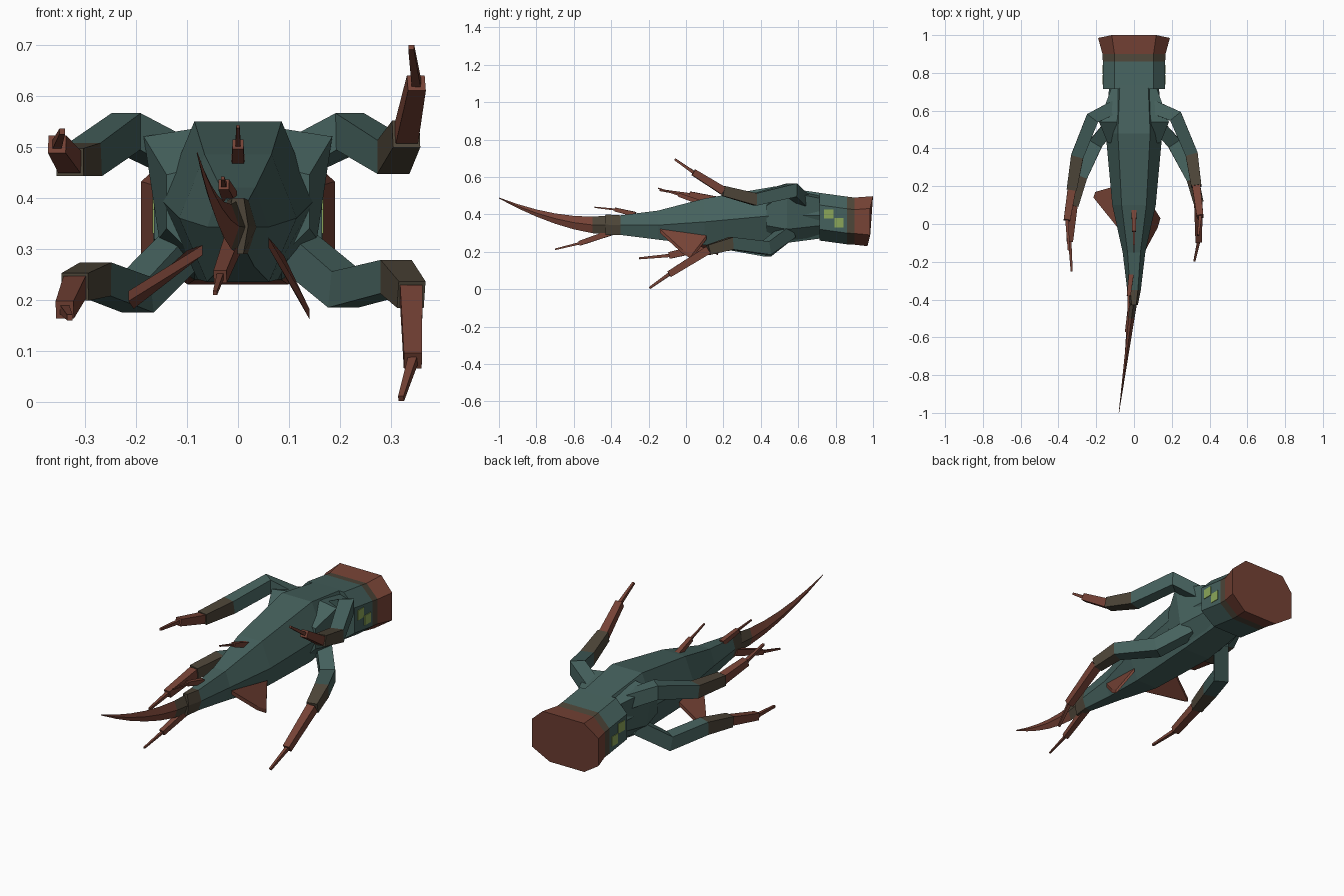
import bpy
import bmesh
from mathutils import Vector

cube = bpy.data.objects.get("Cube")
if cube:
    bpy.data.objects.remove(cube, do_unlink=True)


def material(name, *rgb):
    m = bpy.data.materials.new(name)
    m.use_nodes = True
    m.diffuse_color = (*rgb, 1)
    m.node_tree.nodes["Principled BSDF"].inputs["Base Color"].default_value = (*rgb, 1)
    return m


TEAL, BROWN, RED, GREEN = range(4)
MATERIALS = [material("dark teal", .06, .12, .11),
             material("dull brown", .075, .06, .04),
             material("rust red", .18, .055, .036),
             material("pale green", .26, .38, .1)]
SQUARE = ((1, 1), (1, -1), (-1, -1), (-1, 1))


def loft(name, rings, colours):
    """Skin a row of equal rings; one colour per span, caps take the end colours."""
    bm = bmesh.new()
    rows = [[bm.verts.new(point) for point in ring] for ring in rings]
    for row, following, colour in zip(rows, rows[1:], colours):
        for i in range(len(row)):
            quad = (row[i - 1], row[i], following[i], following[i - 1])
            bm.faces.new(quad).material_index = colour
    bm.faces.new(rows[0]).material_index = colours[0]
    bm.faces.new(rows[-1]).material_index = colours[-1]
    bmesh.ops.recalc_face_normals(bm, faces=bm.faces)
    mesh = bpy.data.meshes.new(name)
    bm.to_mesh(mesh)
    bm.free()
    for m in MATERIALS:
        mesh.materials.append(m)
    obj = bpy.data.objects.new(name, mesh)
    bpy.context.collection.objects.link(obj)


def symmetric(half):
    """Complete a ring from its left half, listed top to bottom."""
    return half + [(-x, y, z) for x, y, z in reversed(half)]


def tube(name, points, widths, colours):
    """Square jointed tube along a path, with a half width at each joint."""
    path = [Vector(point) for point in points]
    rings = []
    for i, (point, width) in enumerate(zip(path, widths)):
        along = path[min(i + 1, len(path) - 1)] - path[max(i - 1, 0)]
        side = along.cross(Vector((0, 0, 1))).normalized()
        up = side.cross(along).normalized()
        rings.append([point + (side * a + up * b) * width for a, b in SQUARE])
    loft(name, rings, colours)


def spike(name, root, middle, tip, width):
    """Stepped spike: a thick root part, then a thin needle."""
    tube(name + "_root", (root, middle), (width, width * .8), [RED])
    tube(name + "_needle", (middle, tip), (width * .4, width * .25), [RED])


def hull_ring(y, width, top, low):
    """Six-sided section, narrow at top and keel."""
    return symmetric([(width * .57, y, top), (width, y, (top + low) / 2),
                      (width * .53, y, low)])


def block_ring(y, width, top, low, lean):
    """Eight-sided section with cut corners, leaning forward at the bottom."""
    return symmetric([(width * .62, y + lean, top), (width, y, top - .065),
                      (width, y, low + .06), (width * .52, y - lean, low)])


# Main hull, tapering to the front
loft("hull", [hull_ring(.75, .13, .51, .275),
              hull_ring(.48, .15, .55, .24),
              hull_ring(.1, .115, .485, .235),
              hull_ring(-.15, .06, .42, .265),
              hull_ring(-.35, .036, .395, .29),
              hull_ring(-.43, .02, .4, .29)], [TEAL] * 4 + [BROWN])

# Rear block, flaring into a rust coloured end
loft("rear_block", [block_ring(.715, .165, .515, .26, 0),
                    block_ring(.86, .165, .495, .24, 0),
                    block_ring(.9, .167, .49, .238, 0),
                    block_ring(.985, .19, .497, .23, .015)], [TEAL, BROWN, RED])


def blade_ring(t):
    """Diamond section that rises, thins and drifts sideways towards the tip."""
    x, y, low = -.08 * t, -.4 - .6 * t, .29 + .195 * t ** 1.7
    height, width = .1 * (1 - t) + .005, .018 * (1 - t) + .001
    return [(x, y, low + height), (x + width, y, low + height / 2),
            (x, y, low), (x - width, y, low + height / 2)]


loft("tail_blade", [blade_ring(i / 6) for i in range(7)], [BROWN] + [RED] * 5)

# Shoulders and lamp plates on both sides
for side, s in (("left", 1), ("right", -1)):
    loft(side + "_shoulder",
         [[(s * inner, y, top), (s * outer, y, top - .015),
           (s * (outer - drop), y, low + .06), (s * inner, y, low)]
          for y, inner, outer, drop, top, low in ((.72, .07, .12, 0, .5, .28),
                                                  (.54, .09, .185, .03, .535, .26),
                                                  (.43, .08, .14, 0, .46, .28))],
         [TEAL, TEAL])
    for name, y, z in (("rear", .818, .355), ("front", .763, .402)):
        loft(f"{side}_{name}_lamp",
             [[(s * x, y + a * .025, z + b * .025) for a, b in SQUARE]
              for x in (.163, .168)], [GREEN])

# Four jointed limbs: elbow, forearm, wrist, knuckle and tip of each
LIMBS = {
    "upper_left": ((.22, .57, .53), (.305, .37, .48), (.33, .2, .525),
                   (.35, .04, .625), (.34, -.06, .695)),
    "upper_right": ((-.22, .56, .53), (-.3, .36, .475), (-.33, .18, .47),
                    (-.355, .02, .505), (-.345, -.14, .53)),
    "lower_left": ((.21, .43, .22), (.31, .24, .245), (.34, .12, .21),
                   (.343, -.09, .08), (.32, -.195, .006)),
    "lower_right": ((-.2, .43, .21), (-.28, .25, .24), (-.32, .1, .225),
                    (-.34, -.09, .18), (-.33, -.25, .165)),
}
for name, (elbow, forearm, wrist, knuckle, tip) in LIMBS.items():
    x = .1 if "left" in name else -.1
    root = (x, .62, .47) if "upper" in name else (x, .55, .31)
    tube(name + "_arm", (root, elbow, forearm, wrist),
         (.036, .036, .033, .027), [TEAL, TEAL, BROWN])
    spike(name + "_claw", wrist, knuckle, tip, .022)

# Belly fins
FINS = {
    "left_fin": ((.06, -.14, .31), (.09, .11, .275), (.14, .03, .17), (.125, -.02, .2)),
    "right_fin": ((-.07, -.04, .295), (-.1, .2, .285), (-.205, .17, .19), (-.215, .14, .205)),
}
for name, corners in FINS.items():
    loft(name, [[(x, y, z + lift) for x, y, z in corners]
                for lift in (-.008, .012)], [RED])

# Back spike and the feelers around the tail
spike("back_spike", (0, .08, .462), (0, -.04, .505), (0, -.15, .54), .013)
spike("upper_feeler", (-.015, -.27, .4), (-.028, -.38, .426), (-.03, -.49, .438), .013)
spike("lower_feeler", (-.01, -.38, .31), (-.035, -.57, .245), (-.045, -.7, .213), .016)
